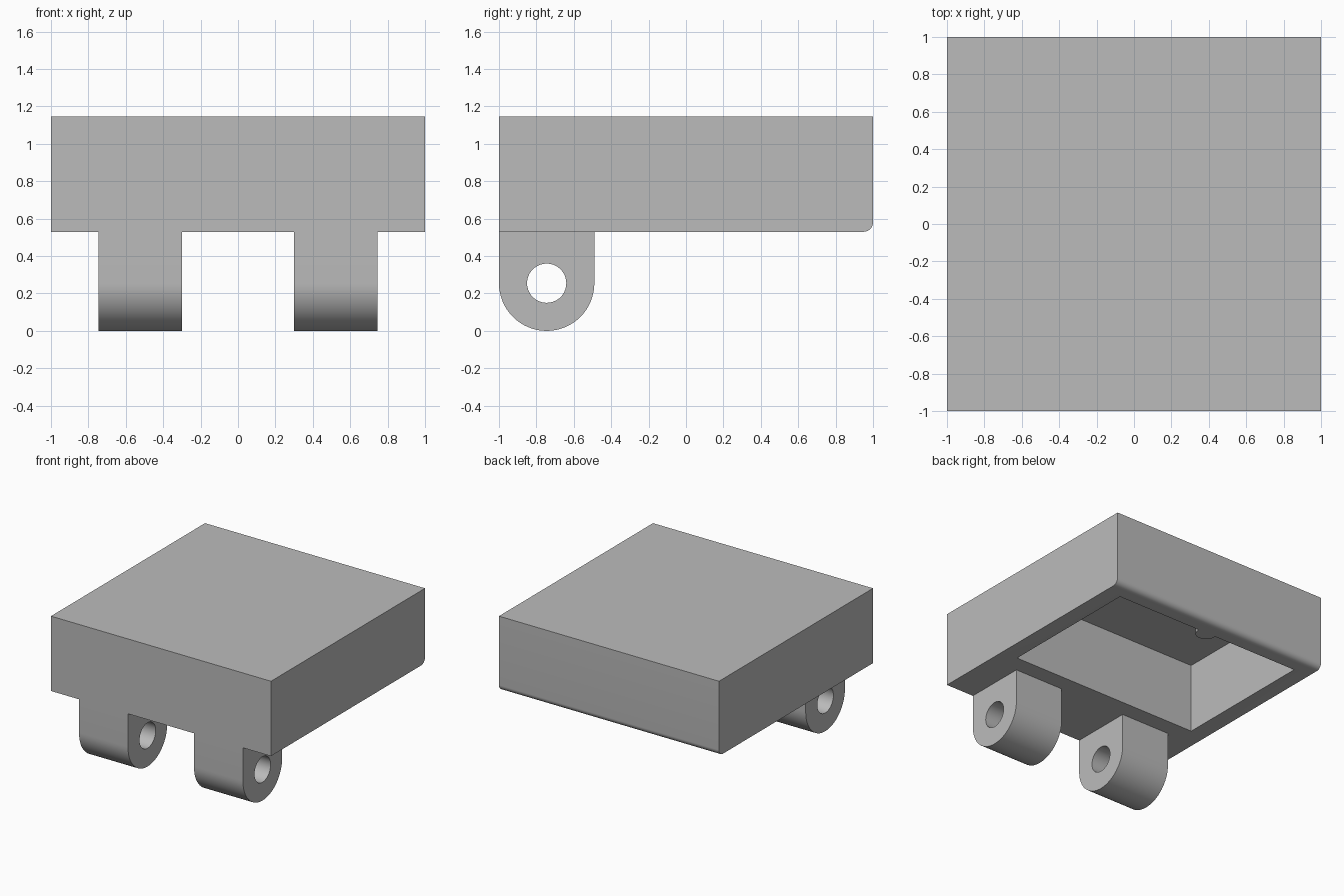
import bpy, bmesh, math

if "Cube" in bpy.data.objects:
    bpy.data.objects.remove(bpy.data.objects["Cube"])

grey = bpy.data.materials.new("plain grey")
grey.diffuse_color = (0.5, 0.5, 0.5, 1)
grey.use_nodes = True
grey.node_tree.nodes["Principled BSDF"].inputs["Base Color"].default_value = grey.diffuse_color


def extrude_x(name, profile, x0, x1):
    """Solid made by sweeping a (y, z) outline along x."""
    bm = bmesh.new()
    face = bm.faces.new([bm.verts.new((x0, y, z)) for y, z in profile])
    out = bmesh.ops.extrude_face_region(bm, geom=[face])
    moved = [g for g in out["geom"] if isinstance(g, bmesh.types.BMVert)]
    bmesh.ops.translate(bm, vec=(x1 - x0, 0, 0), verts=moved)
    bmesh.ops.recalc_face_normals(bm, faces=bm.faces)
    mesh = bpy.data.meshes.new(name)
    bm.to_mesh(mesh)
    bm.free()
    obj = bpy.data.objects.new(name, mesh)
    bpy.context.collection.objects.link(obj)
    mesh.materials.append(grey)
    return obj


def arc(cy, cz, r, start, end, n):
    angles = [math.radians(start + (end - start) * i / n) for i in range(n + 1)]
    return [(cy + r * math.cos(a), cz + r * math.sin(a)) for a in angles]


def combine(obj, other, operation):
    """Apply a boolean and remove the helper."""
    mod = obj.modifiers.new("cut", "BOOLEAN")
    mod.operation, mod.object, mod.solver = operation, other, "EXACT"
    bpy.context.view_layer.objects.active = obj
    bpy.ops.object.modifier_apply(modifier=mod.name)
    bpy.data.objects.remove(other)


def smooth(obj):
    bpy.ops.object.select_all(action="DESELECT")
    obj.select_set(True)
    bpy.context.view_layer.objects.active = obj
    bpy.ops.object.shade_smooth_by_angle(angle=math.radians(30))


BOTTOM, TOP, CEILING = 0.53, 1.145, 1.10

# Box body with a rounded lower back edge
body = extrude_x("body", [(-1, TOP), (-1, BOTTOM)]
                 + arc(0.95, BOTTOM + 0.05, 0.05, -90, 0, 10) + [(1, TOP)], -1, 1)

# Open pocket in the underside
pocket = extrude_x("pocket_cutter", [(-0.35, 0.4), (0.856, 0.4),
                                     (0.856, CEILING), (-0.35, CEILING)], -0.856, 0.856)
combine(body, pocket, "DIFFERENCE")

# Round post on the inner back wall
bpy.ops.mesh.primitive_cylinder_add(vertices=32, radius=0.08, depth=0.59,
                                    location=(0, 0.845, BOTTOM + 0.295))
post = bpy.context.object
post.data.materials.append(grey)
combine(body, post, "UNION")
smooth(body)

# Two hinge lugs with pin holes
LUG_Y, LUG_R = -0.745, 0.255
for side, x0 in (("left", -0.745), ("right", 0.30)):
    lug = extrude_x(side + "_hinge_lug", [(LUG_Y - LUG_R, BOTTOM)]
                    + arc(LUG_Y, LUG_R, LUG_R, 180, 360, 32)
                    + [(LUG_Y + LUG_R, BOTTOM)], x0, x0 + 0.445)
    pin = extrude_x("pin_cutter", arc(LUG_Y, LUG_R, 0.105, 0, 350, 35), x0 - 0.1, x0 + 0.545)
    combine(lug, pin, "DIFFERENCE")
    smooth(lug)
